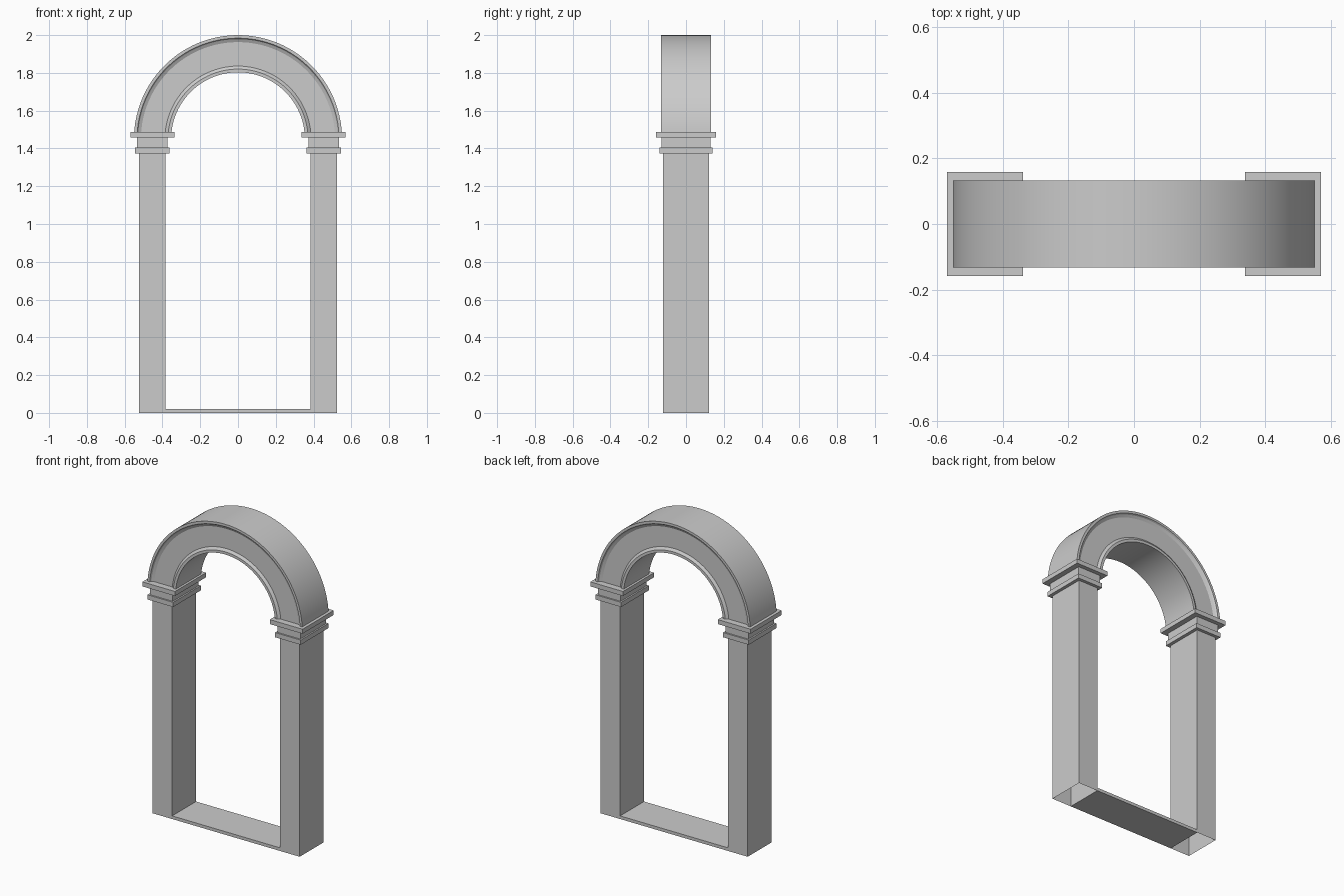
import bpy, bmesh, math

old = bpy.data.objects.get("Cube")
if old:
    bpy.data.objects.remove(old, do_unlink=True)

stone = bpy.data.materials.new("grey stone")
stone.use_nodes = True
GREY = (0.6, 0.6, 0.6, 1)
stone.diffuse_color = GREY
stone.node_tree.nodes["Principled BSDF"].inputs["Base Color"].default_value = GREY


def finish(bm, name):
    mesh = bpy.data.meshes.new(name)
    bm.to_mesh(mesh)
    bm.free()
    obj = bpy.data.objects.new(name, mesh)
    bpy.context.collection.objects.link(obj)
    mesh.materials.append(stone)
    return obj


def box(name, x, half_x, half_y, z0, z1, open_bottom=False):
    bm = bmesh.new()
    bmesh.ops.create_cube(bm, size=1)
    for v in bm.verts:
        v.co = (x + v.co.x * 2 * half_x, v.co.y * 2 * half_y,
                z0 + (v.co.z + 0.5) * (z1 - z0))
    if open_bottom:
        low = [f for f in bm.faces if f.normal.z < -0.5]
        bmesh.ops.delete(bm, geom=low, context='FACES_ONLY')
    return finish(bm, name)


# Hollow pillars with stepped capitals
for side, x in (("left", 0.453), ("right", -0.453)):
    box(side + "_pillar", x, 0.07, 0.121, 0, 1.38, open_bottom=True)
    box(side + "_collar", x, 0.091, 0.141, 1.374, 1.404)
    box(side + "_neck", x, 0.081, 0.131, 1.404, 1.458)
    box(side + "_cap", x, 0.116, 0.158, 1.458, 1.487)

# Threshold between the pillars
box("threshold", 0, 0.383, 0.121, 0, 0.02)

# Arch: moulded section (radius, depth) swept over a half circle
front = [(0.551, -0.133), (0.535, -0.133), (0.529, -0.124), (0.514, -0.116),
         (0.387, -0.116), (0.371, -0.128), (0.354, -0.128)]
section = front + [(r, -y) for r, y in reversed(front)]
CENTRE_Z, STEPS = 1.449, 48
start = math.asin(0.016 / 0.551)
bm = bmesh.new()
rings = []
for i in range(STEPS + 1):
    a = start + (math.pi - 2 * start) * i / STEPS
    rings.append([bm.verts.new((r * math.cos(a), y, CENTRE_Z + r * math.sin(a)))
                  for r, y in section])
for a, b in zip(rings, rings[1:]):
    for j in range(len(section)):
        k = (j + 1) % len(section)
        bm.faces.new((a[j], a[k], b[k], b[j]))
bm.faces.new(rings[0])
bm.faces.new(rings[-1])
bmesh.ops.recalc_face_normals(bm, faces=bm.faces)
arch = finish(bm, "arch")
bpy.ops.object.select_all(action='DESELECT')
arch.select_set(True)
bpy.context.view_layer.objects.active = arch
bpy.ops.object.shade_smooth_by_angle(angle=math.radians(20))
